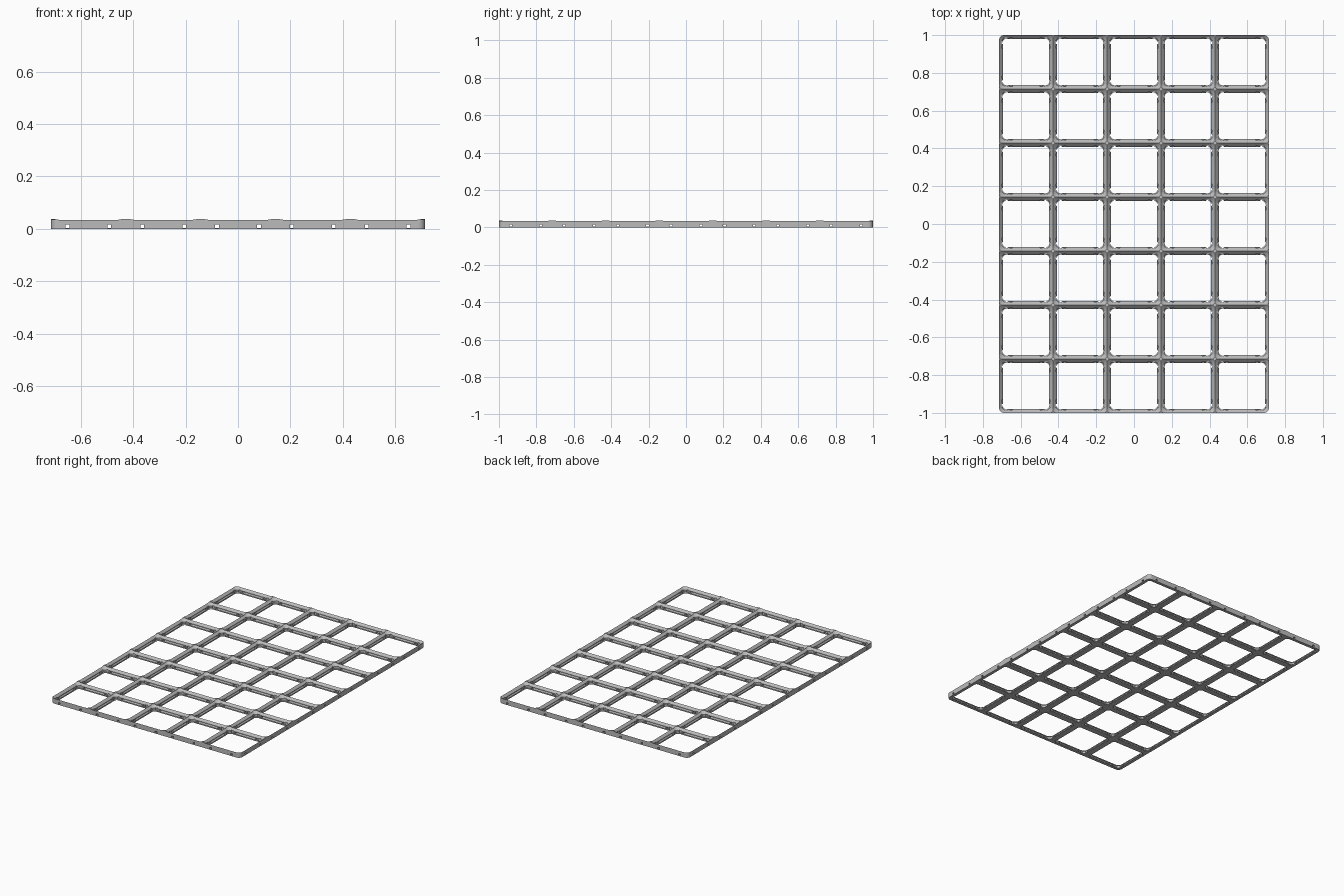
import bpy, bmesh, math
from mathutils import Matrix, Vector

cube = bpy.data.objects.get("Cube")
if cube:
    bpy.data.objects.remove(cube, do_unlink=True)

COLS, ROWS = 5, 7
PITCH = 2 / ROWS
H = PITCH / 2
TOP = 0.038

grey = bpy.data.materials.new("mid grey")
grey.use_nodes = True
grey.diffuse_color = (0.5, 0.5, 0.5, 1)
grey.node_tree.nodes["Principled BSDF"].inputs["Base Color"].default_value = grey.diffuse_color


def make(name, bm):
    bmesh.ops.recalc_face_normals(bm, faces=bm.faces)
    mesh = bpy.data.meshes.new(name)
    bm.to_mesh(mesh)
    bm.free()
    mesh.materials.append(grey)
    ob = bpy.data.objects.new(name, mesh)
    bpy.context.collection.objects.link(ob)
    return ob


def rounded_ring(hx, hy, r, z, steps=6):
    pts = []
    for k, (sx, sy) in enumerate([(1, 1), (-1, 1), (-1, -1), (1, -1)]):
        for i in range(steps + 1):
            a = math.pi / 2 * (k + i / steps)
            pts.append(Vector((sx * (hx - r) + r * math.cos(a),
                               sy * (hy - r) + r * math.sin(a), z)))
    return pts


def loft(bm, rings):
    loops = [[bm.verts.new(p) for p in ring] for ring in rings]
    n = len(loops[0])
    for a, b in zip(loops, loops[1:]):
        for i in range(n):
            j = (i + 1) % n
            bm.faces.new((a[i], a[j], b[j], b[i]))
    bm.faces.new(loops[0][::-1])
    bm.faces.new(loops[-1])


def box(bm, lo, hi, turn=None):
    lo, hi = Vector(lo), Vector(hi)
    m = Matrix.Translation((lo + hi) / 2) @ Matrix.Diagonal((*(hi - lo), 1))
    bmesh.ops.create_cube(bm, size=1, matrix=(turn or Matrix()) @ m)


def boolean(ob, cutter, operation):
    mod = ob.modifiers.new("cut", "BOOLEAN")
    mod.object, mod.operation, mod.solver = cutter, operation, "EXACT"
    mod.use_self = True
    bpy.context.view_layer.update()
    result = bpy.data.meshes.new_from_object(
        ob.evaluated_get(bpy.context.evaluated_depsgraph_get()))
    ob.modifiers.clear()
    ob.data = result
    bpy.data.objects.remove(cutter, do_unlink=True)


turns = [Matrix.Rotation(k * math.pi / 2, 4, "Z") for k in range(4)]

# One cell: square block
bm = bmesh.new()
box(bm, (-H, -H, 0), (H, H, TOP))
cell = make("cell", bm)

# Stepped socket with sloped sides
bm = bmesh.new()
profile = [(-0.01, 0.1235, 0.02), (0.003, 0.1235, 0.02), (0.0078, 0.1283, 0.022),
           (0.02, 0.1283, 0.022), (0.0347, H, 0.029), (0.05, H + 0.0153, 0.032)]
loft(bm, [rounded_ring(h, h, r, z) for z, h, r in profile])
boolean(cell, make("socket_cutter", bm), "DIFFERENCE")

# Latch ridge along the middle of each side
bm = bmesh.new()
for turn in turns:
    section = [(H - 0.005, 0.001), (H - 0.0215, 0.001), (H - 0.0215, 0.009),
               (H - 0.0135, 0.0175), (H - 0.005, 0.0175)]
    loft(bm, [[turn @ Vector((x, t, z)) for x, z in section] for t in (-0.095, 0.095)])
boolean(cell, make("latch_ridge", bm), "UNION")

# Square wall holes and narrow slits beside the corners
bm = bmesh.new()
for turn in turns:
    for s in (-1, 1):
        box(bm, (H - 0.04, s * 0.08 - 0.007, 0.004), (H + 0.02, s * 0.08 + 0.007, 0.016), turn)
        box(bm, (H - 0.0172, s * 0.105 - 0.008, -0.01), (H - 0.0125, s * 0.105 + 0.008, 0.05), turn)
boolean(cell, make("hole_cutter", bm), "DIFFERENCE")

# Repeat the cell, dropping the walls shared by neighbours
bm = bmesh.new()
for c in range(COLS):
    for r in range(ROWS):
        part = bmesh.new()
        part.from_mesh(cell.data)
        shared = []
        for f in part.faces:
            for axis, index, count in ((0, c, COLS), (1, r, ROWS)):
                for sign, last in ((-1, 0), (1, count - 1)):
                    if index != last and all(abs(v.co[axis] - sign * H) < 1e-5 for v in f.verts):
                        shared.append(f)
        bmesh.ops.delete(part, geom=list(set(shared)), context="FACES")
        offset = ((c - (COLS - 1) / 2) * PITCH, (r - (ROWS - 1) / 2) * PITCH, 0)
        bmesh.ops.translate(part, verts=part.verts, vec=offset)
        temp = bpy.data.meshes.new("temp")
        part.to_mesh(temp)
        part.free()
        bm.from_mesh(temp)
        bpy.data.meshes.remove(temp)
bmesh.ops.remove_doubles(bm, verts=bm.verts, dist=2e-5)
plate = make("grid_plate", bm)
bpy.data.objects.remove(cell, do_unlink=True)

# Round the four outer corners
bm = bmesh.new()
loft(bm, [rounded_ring(COLS * H + 0.0002, ROWS * H + 0.0002, 0.027, z) for z in (-0.02, 0.06)])
boolean(plate, make("outline_cutter", bm), "INTERSECT")

# Smooth the rounded corners, keeping edges sharp
bpy.context.view_layer.objects.active = plate
plate.select_set(True)
bpy.ops.object.shade_smooth_by_angle(angle=math.radians(30))
